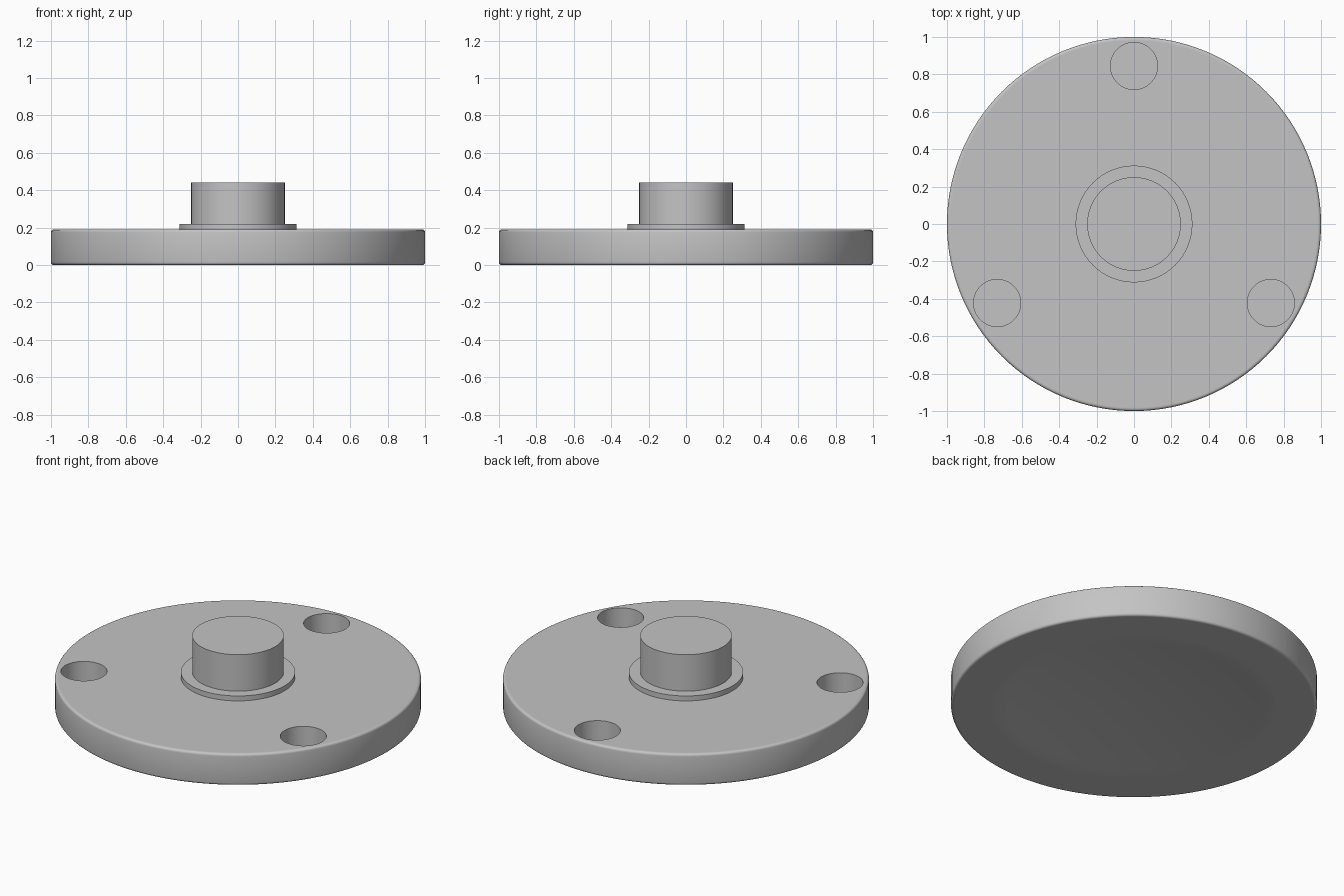
import bpy
import bmesh
from math import sin, cos, pi, radians
from mathutils import Matrix

cube = bpy.data.objects.get("Cube")
if cube:
    bpy.data.objects.remove(cube, do_unlink=True)

SEGMENTS = 128

grey = bpy.data.materials.new("plain grey")
grey.use_nodes = True
GREY = (0.55, 0.55, 0.55, 1)
grey.diffuse_color = GREY
grey.node_tree.nodes["Principled BSDF"].inputs["Base Color"].default_value = GREY


def activate(obj):
    bpy.ops.object.select_all(action="DESELECT")
    obj.select_set(True)
    bpy.context.view_layer.objects.active = obj


def lathe(name, profile):
    """Spin a list of (radius, height) points around z; both ends lie on the axis."""
    bm = bmesh.new()
    verts = [bm.verts.new((r, 0, z)) for r, z in profile]
    edges = [bm.edges.new(pair) for pair in zip(verts, verts[1:])]
    bmesh.ops.spin(bm, geom=verts + edges, cent=(0, 0, 0), axis=(0, 0, 1),
                   angle=2 * pi, steps=SEGMENTS, use_duplicate=False)
    bmesh.ops.remove_doubles(bm, verts=bm.verts, dist=0.0001)
    bmesh.ops.recalc_face_normals(bm, faces=bm.faces)
    mesh = bpy.data.meshes.new(name)
    bm.to_mesh(mesh)
    bm.free()
    mesh.materials.append(grey)
    obj = bpy.data.objects.new(name, mesh)
    bpy.context.collection.objects.link(obj)
    return obj


def smooth(obj):
    activate(obj)
    bpy.ops.object.shade_smooth_by_angle(angle=radians(30))


def corner(radius, height, size, start):
    """Quarter-round rim, running from the start angle."""
    return [(radius + size * cos(start + i * pi / 8),
             height + size * sin(start + i * pi / 8)) for i in range(5)]


# Base disc: shallow dished underside, rounded rims and a flat top
TOP, ROUND = 0.19, 0.015
DISH_RADIUS, DISH_DEPTH = 0.75, 0.05
dish = [(DISH_RADIUS * i / 12, DISH_DEPTH * (1 - (i / 12) ** 2)) for i in range(13)]
profile = dish + [(0.78, 0), (0.98, 0)]
profile += corner(1 - ROUND, ROUND, ROUND, -pi / 2)
profile += corner(1 - ROUND, TOP - ROUND, ROUND, 0)
profile += [(0.98, TOP), (0, TOP)]
base = lathe("base_disc", profile)

# Three blind holes, evenly spaced near the rim
HOLE_RADIUS, HOLE_RING, HOLE_DEPTH = 0.126, 0.845, 0.12
bm = bmesh.new()
for i in range(3):
    angle = pi / 2 + i * 2 * pi / 3
    place = Matrix.Translation((HOLE_RING * cos(angle), HOLE_RING * sin(angle), TOP))
    bmesh.ops.create_cone(bm, cap_ends=True, segments=64, radius1=HOLE_RADIUS,
                          radius2=HOLE_RADIUS, depth=2 * HOLE_DEPTH, matrix=place)
cutter_mesh = bpy.data.meshes.new("hole_cutter")
bm.to_mesh(cutter_mesh)
bm.free()
cutter_mesh.materials.append(grey)
cutter = bpy.data.objects.new("hole_cutter", cutter_mesh)
cutter.hide_render = True
bpy.context.collection.objects.link(cutter)

holes = base.modifiers.new("holes", "BOOLEAN")
holes.operation = "DIFFERENCE"
holes.solver = "EXACT"
holes.object = cutter
activate(base)
bpy.ops.object.modifier_apply(modifier=holes.name)
bpy.data.objects.remove(cutter, do_unlink=True)
smooth(base)

# Low collar and central stud, sunk a little into the disc
smooth(lathe("collar", [(0, 0.15), (0.312, 0.15), (0.312, 0.22), (0, 0.22)]))
smooth(lathe("centre_stud", [(0, 0.16), (0.25, 0.16), (0.25, 0.44), (0, 0.44)]))
